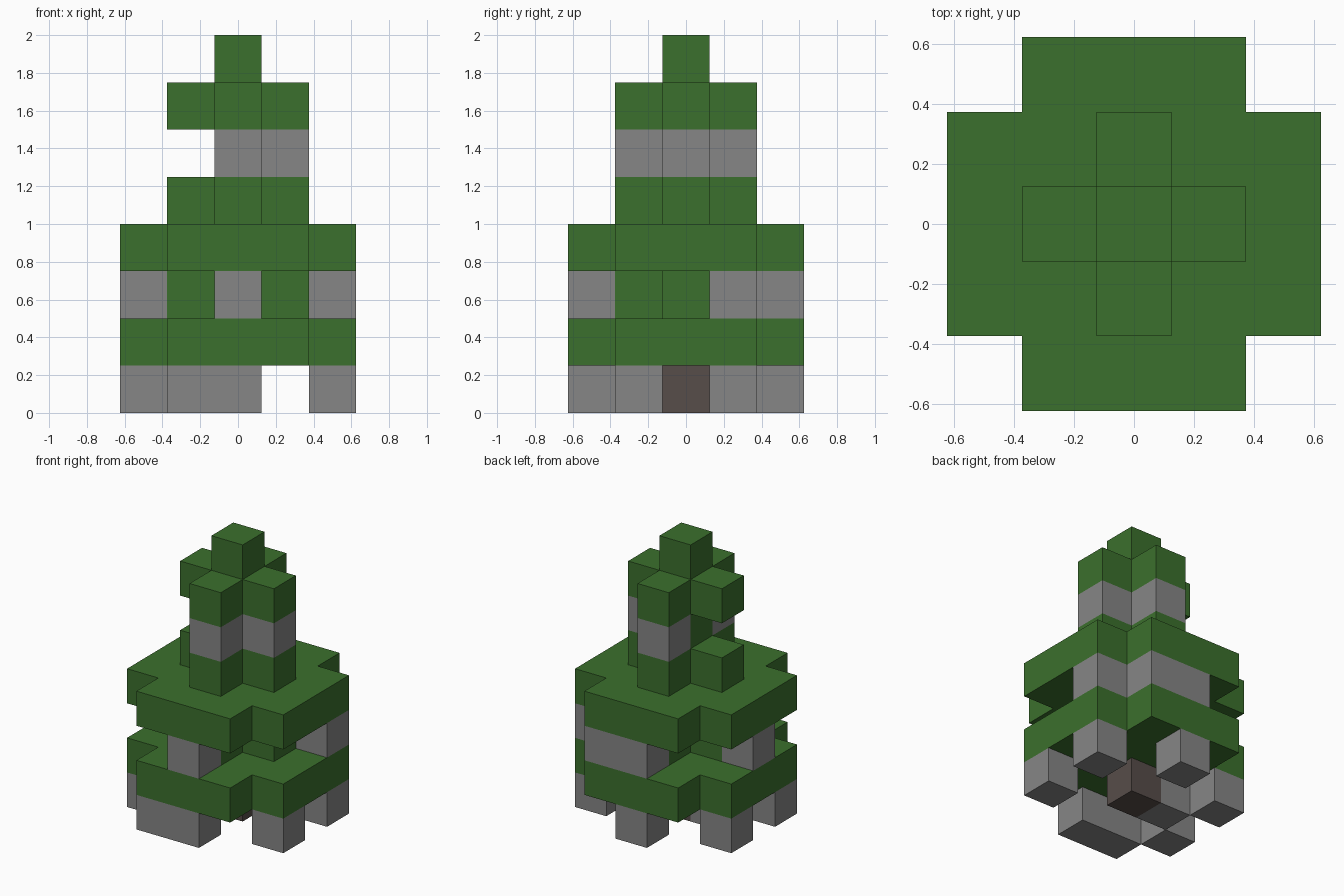
import bpy
import bmesh
from mathutils import Vector

cube = bpy.data.objects.get("Cube")
if cube:
    bpy.data.objects.remove(cube, do_unlink=True)

CELL = 0.25


def make_material(name, rgb):
    mat = bpy.data.materials.new(name)
    mat.use_nodes = True
    colour = (*rgb, 1.0)
    mat.diffuse_color = colour
    mat.node_tree.nodes["Principled BSDF"].inputs["Base Color"].default_value = colour
    return mat


green = make_material("leaf green", (0.044, 0.162, 0.026))
grey = make_material("stone grey", (0.238, 0.238, 0.238))
brown = make_material("trunk brown", (0.095, 0.074, 0.067))

AXES = [Vector(a) for a in ((1, 0, 0), (0, 1, 0), (0, 0, 1))]


def block_part(name, level, plan, mat):
    """One layer of square blocks from a floor plan, back row first."""
    rows = plan.split()
    half = len(rows) // 2
    cells = {(c - half, half - r) for r, row in enumerate(rows)
             for c, mark in enumerate(row) if mark == "#"}
    bm = bmesh.new()
    for x, y in cells:
        centre = Vector((x, y, level + 0.5))
        for i, axis in enumerate(AXES):
            for sign in (1, -1):
                if i < 2 and (x + sign * int(axis.x), y + sign * int(axis.y)) in cells:
                    continue
                # Only outer walls; u x v points outward
                u, v = AXES[(i + 1) % 3] * sign, AXES[(i + 2) % 3]
                corners = [centre + (axis * sign + u * a + v * b) / 2
                           for a, b in ((-1, -1), (1, -1), (1, 1), (-1, 1))]
                bm.faces.new([bm.verts.new(p * CELL) for p in corners])
    bmesh.ops.remove_doubles(bm, verts=bm.verts[:], dist=0.001)
    bmesh.ops.dissolve_limit(bm, angle_limit=0.01, verts=bm.verts[:], edges=bm.edges[:])
    mesh = bpy.data.meshes.new(name)
    bm.to_mesh(mesh)
    bm.free()
    mesh.materials.append(mat)
    obj = bpy.data.objects.new(name, mesh)
    bpy.context.collection.objects.link(obj)
    return obj


WIDE = ".###. ##### ##### ##### .###."
CROSS = ".#. ### .#."
SINGLE = "#"

# Trunk and hanging blocks under the lowest branches
block_part("trunk", 0, SINGLE, brown)
block_part("lower_hanging_blocks", 0, "..#.. #...# .#... #...# .##..", grey)

# Two wide branch tiers with a narrow core between
block_part("lower_branches", 1, WIDE, green)
block_part("middle_core", 2, CROSS, green)
block_part("middle_hanging_blocks", 2, "..##. ....# #.... ..... ..#..", grey)
block_part("upper_branches", 3, WIDE, green)

# Narrow crown
block_part("crown_base", 4, CROSS, green)
block_part("crown_core", 5, SINGLE, green)
block_part("crown_hanging_blocks", 5, ".#. ..# .#.", grey)
block_part("crown_top", 6, CROSS, green)
block_part("tree_tip", 7, SINGLE, green)
